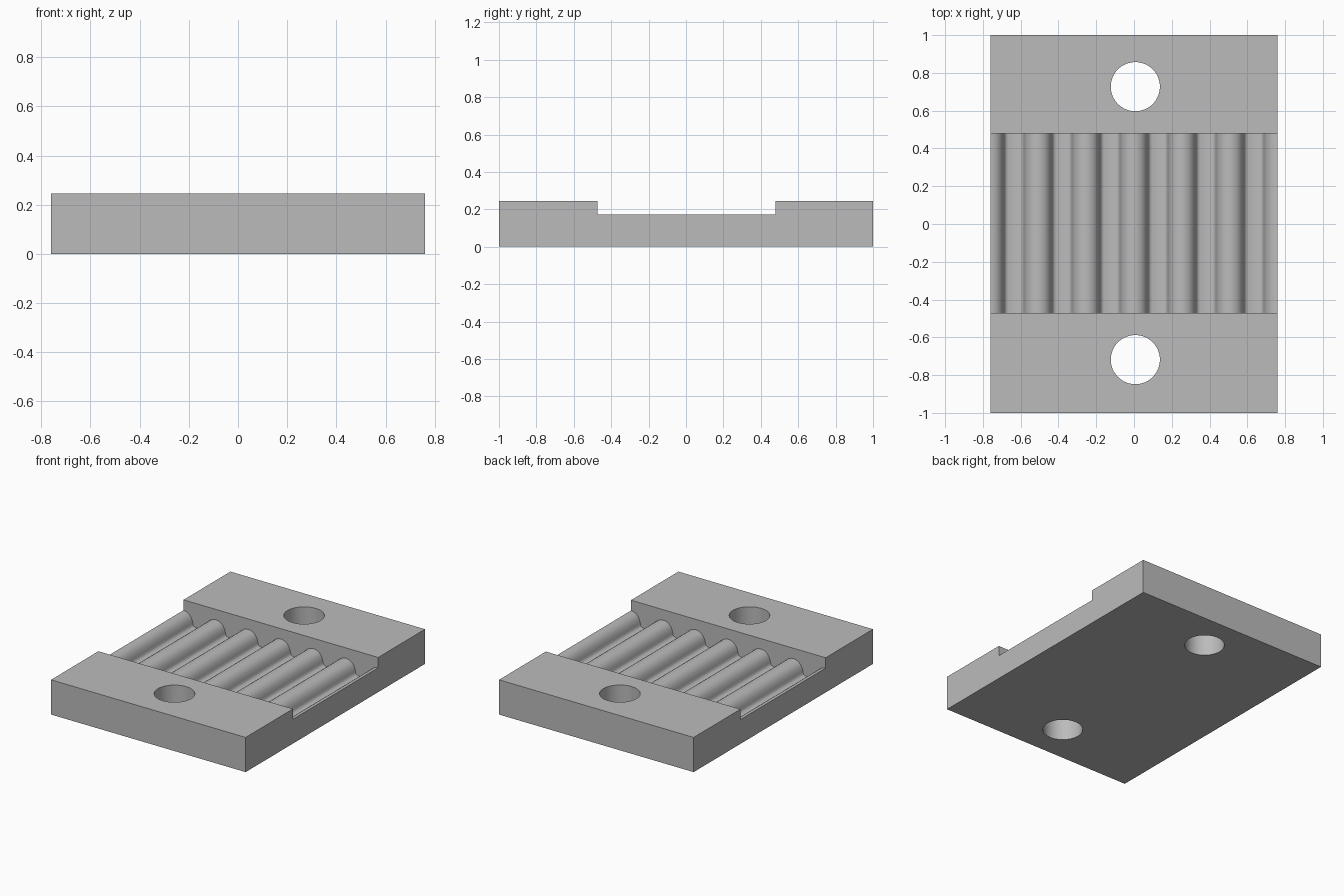
import bpy, bmesh, math

cube = bpy.data.objects.get("Cube")
if cube:
    bpy.data.objects.remove(cube, do_unlink=True)

W, H = 0.76, 0.245            # half width, height
PITCH, CREST, VALLEY = 0.254, 0.172, 0.074
Y0, Y1 = -0.472, 0.478        # channel ends

grey = bpy.data.materials.new("light_grey")
grey.use_nodes = True
colour = (0.5, 0.5, 0.5, 1)
grey.diffuse_color = colour
grey.node_tree.nodes["Principled BSDF"].inputs["Base Color"].default_value = colour


def prism(name, profile, y0, y1):
    """Extrude an x-z outline along y."""
    bm = bmesh.new()
    face = bm.faces.new([bm.verts.new((x, y0, z)) for x, z in profile])
    out = bmesh.ops.extrude_face_region(bm, geom=[face])
    verts = [v for v in out["geom"] if isinstance(v, bmesh.types.BMVert)]
    bmesh.ops.translate(bm, vec=(0, y1 - y0, 0), verts=verts)
    bmesh.ops.recalc_face_normals(bm, faces=bm.faces)
    mesh = bpy.data.meshes.new(name)
    bm.to_mesh(mesh)
    bm.free()
    mesh.materials.append(grey)
    obj = bpy.data.objects.new(name, mesh)
    bpy.context.collection.objects.link(obj)
    return obj


def cut(target, cutter):
    cutter.hide_render = True
    mod = target.modifiers.new("cut", "BOOLEAN")
    mod.operation, mod.solver, mod.object = "DIFFERENCE", "EXACT", cutter
    bpy.context.view_layer.objects.active = target
    bpy.ops.object.modifier_apply(modifier=mod.name)
    bpy.data.objects.remove(cutter, do_unlink=True)


# Plate
plate = prism("clamp_plate", [(-W, 0), (W, 0), (W, H), (-W, H)], -1, 1)

# Channel with rounded belt teeth left standing in its floor
half = [(0.095, 0), (0.083, 0.005), (0.0765, 0.0167), (0.074, 0.0305),
        (0.070, 0.044), (0.0645, 0.057), (0.0575, 0.069), (0.046, 0.0815),
        (0.032, 0.0905), (0.016, 0.096)]
tooth = [(-x, z) for x, z in half] + [(0, CREST - VALLEY)] + half[::-1]
floor = [(k * PITCH + x, VALLEY + z) for k in range(-3, 4) for x, z in tooth]
cut(plate, prism("channel_cutter", floor + [(1, H + 0.1), (-1, H + 0.1)], Y0, Y1))

# Screw holes
for y in (0.727, -0.718):
    bpy.ops.mesh.primitive_cylinder_add(vertices=64, radius=0.13, depth=1,
                                        location=(0.007, y, 0.1))
    hole = bpy.context.object
    hole.data.materials.append(grey)
    cut(plate, hole)

bpy.ops.object.select_all(action="DESELECT")
plate.select_set(True)
bpy.context.view_layer.objects.active = plate
bpy.ops.object.shade_smooth_by_angle(angle=math.radians(40))
